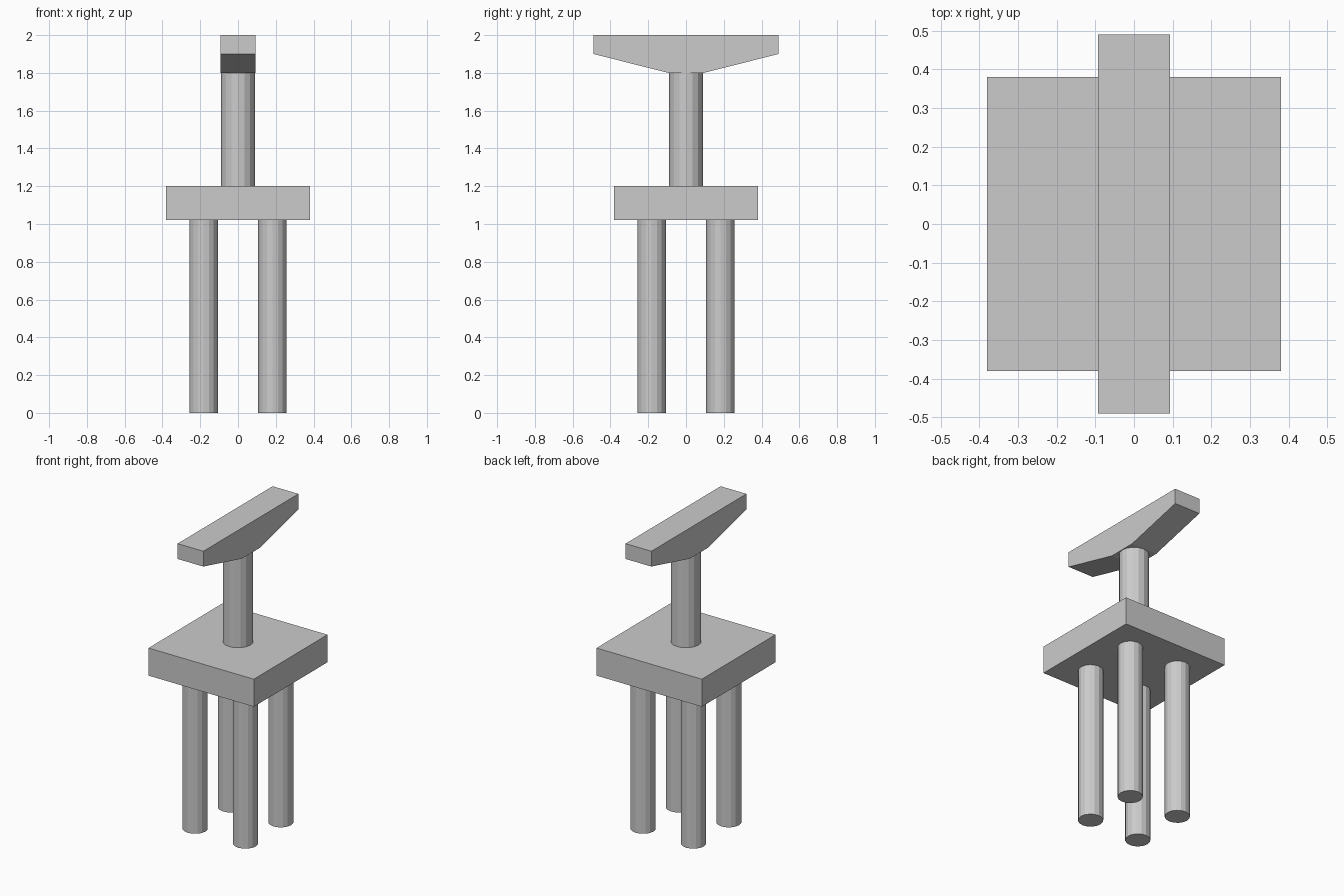
import bpy, bmesh
from mathutils import Matrix

cube = bpy.data.objects.get("Cube")
if cube:
    bpy.data.objects.remove(cube, do_unlink=True)

# Single concrete grey
concrete = bpy.data.materials.new("concrete_grey")
concrete.use_nodes = True
colour = (0.6, 0.6, 0.6, 1)
concrete.diffuse_color = colour
concrete.node_tree.nodes["Principled BSDF"].inputs["Base Color"].default_value = colour


def finish(name, bm):
    bmesh.ops.recalc_face_normals(bm, faces=bm.faces)
    mesh = bpy.data.meshes.new(name)
    bm.to_mesh(mesh)
    bm.free()
    mesh.materials.append(concrete)
    obj = bpy.data.objects.new(name, mesh)
    bpy.context.scene.collection.objects.link(obj)
    return obj


def cylinder(name, x, y, radius, bottom, top, sides=16):
    bm = bmesh.new()
    bmesh.ops.create_cone(bm, cap_ends=True, segments=sides, radius1=radius,
                          radius2=radius, depth=top - bottom,
                          matrix=Matrix.Translation((x, y, (bottom + top) / 2)))
    return finish(name, bm)


def prism(name, profile, half_width):
    """Extrude a (y, z) profile along x, centred on x = 0."""
    bm = bmesh.new()
    face = bm.faces.new([bm.verts.new((-half_width, y, z)) for y, z in profile])
    ext = bmesh.ops.extrude_face_region(bm, geom=[face])
    moved = [v for v in ext["geom"] if isinstance(v, bmesh.types.BMVert)]
    bmesh.ops.translate(bm, verts=moved, vec=(2 * half_width, 0, 0))
    return finish(name, bm)


# Four foundation piles
for side, x in (("left", 0.182), ("right", -0.182)):
    for end, y in (("front", -0.182), ("back", 0.182)):
        cylinder(f"{end}_{side}_pile", x, y, 0.075, 0, 1.02)

# Square slab over the piles
prism("pile_cap", [(-0.38, 1.02), (0.38, 1.02), (0.38, 1.2), (-0.38, 1.2)], 0.38)

# Single column
cylinder("column", 0, 0, 0.09, 1.2, 1.8)

# Tapered hammerhead beam
half = [(0.093, 1.8), (0.49, 1.9), (0.49, 2.0)]
prism("hammerhead_beam", half + [(-y, z) for y, z in reversed(half)], 0.093)
